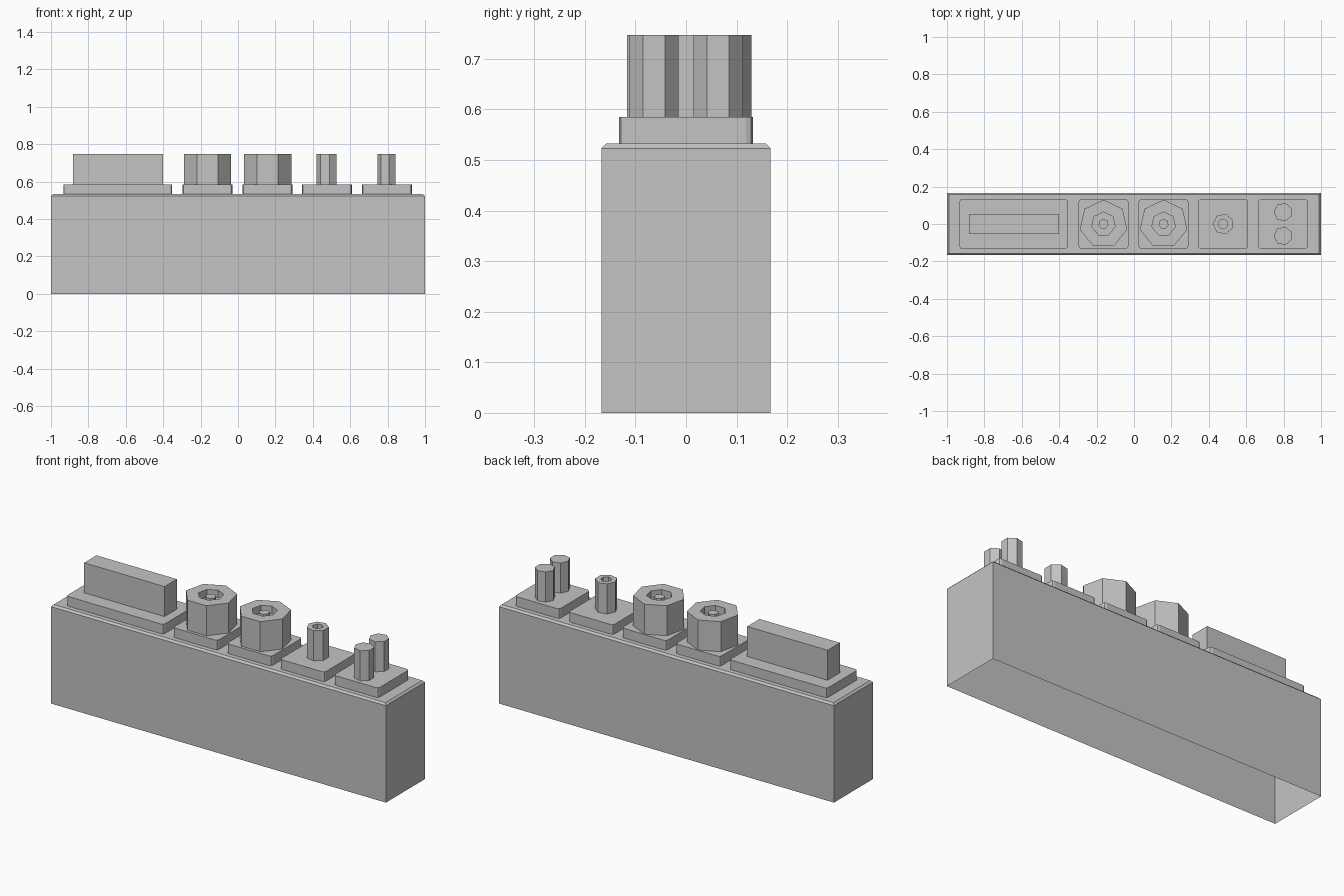
import bpy, bmesh, math

cube = bpy.data.objects.get("Cube")
if cube:
    bpy.data.objects.remove(cube, do_unlink=True)

grey = bpy.data.materials.new("plain_grey")
grey.use_nodes = True
GREY = (0.55, 0.55, 0.55, 1)
grey.diffuse_color = GREY
grey.node_tree.nodes["Principled BSDF"].inputs["Base Color"].default_value = GREY

DECK, PLATE, TOP = 0.533, 0.585, 0.747
SIDES = 7


def finish(name, bm):
    mesh = bpy.data.meshes.new(name)
    bm.normal_update()
    bm.to_mesh(mesh)
    bm.free()
    mesh.materials.append(grey)
    obj = bpy.data.objects.new(name, mesh)
    bpy.context.collection.objects.link(obj)
    return obj


def box_mesh(x, width, depth, z0, z1):
    bm = bmesh.new()
    bmesh.ops.create_cube(bm, size=1)
    for v in bm.verts:
        v.co = (x + v.co.x * width, v.co.y * depth, z1 if v.co.z > 0 else z0)
    return bm


def turned(name, x, y, start, profile):
    """Seven-sided lathe of (radius, height) steps, capped at the last step."""
    bm = bmesh.new()
    rings = []
    for r, z in profile:
        angles = [start + math.tau * k / SIDES for k in range(SIDES)]
        rings.append([bm.verts.new((x + r * math.cos(a), y + r * math.sin(a), z))
                      for a in angles])
    for low, high in zip(rings, rings[1:]):
        for k in range(SIDES):
            n = (k + 1) % SIDES
            bm.faces.new((low[k], low[n], high[n], high[k]))
    bm.faces.new(rings[-1])
    return finish(name, bm)


# Housing: open underneath, with a chamfered top rim
bm = box_mesh(0, 2, 0.334, 0, DECK)
rim = [e for e in bm.edges if all(v.co.z > DECK / 2 for v in e.verts)]
bmesh.ops.bevel(bm, geom=rim, offset=0.01, segments=1, affect='EDGES')
bottom = [f for f in bm.faces if all(v.co.z < 0.01 for v in f.verts)]
bmesh.ops.delete(bm, geom=bottom, context='FACES_ONLY')
finish("housing", bm)


# Mounting plates with rounded upright corners
def plate(name, x, width):
    bm = box_mesh(x, width, 0.265, DECK, PLATE)
    upright = [e for e in bm.edges if abs(e.verts[0].co.z - e.verts[1].co.z) > 0.01]
    bmesh.ops.bevel(bm, geom=upright, offset=0.014, segments=2, profile=0.5,
                    affect='EDGES')
    finish(name, bm)


plate("slider_plate", -0.643, 0.581)
for name, x in (("first_knob_plate", -0.163), ("second_knob_plate", 0.158),
                ("socket_plate", 0.476), ("pin_plate", 0.797)):
    plate(name, x, 0.266)

# Long block
finish("long_block", box_mesh(-0.642, 0.48, 0.105, PLATE, TOP))

# Large knobs: recessed centre with a small post
for name, x in (("first_knob", -0.163), ("second_knob", 0.158)):
    turned(name, x, 0, math.pi / 2,
           [(0.13, PLATE), (0.13, TOP), (0.064, TOP), (0.064, TOP - 0.04)])
    turned(name + "_post", x, 0, math.pi / 2,
           [(0.027, TOP - 0.04), (0.027, TOP - 0.008)])

# Slim socket post with a hole in its top
turned("socket_post", 0.476, 0, math.pi,
       [(0.055, PLATE), (0.055, TOP), (0.027, TOP), (0.027, TOP - 0.04)])

# Pair of solid pins
for side, y in (("front", -0.0635), ("back", 0.0635)):
    turned(side + "_pin", 0.797, y, math.pi, [(0.05, PLATE), (0.05, TOP)])
